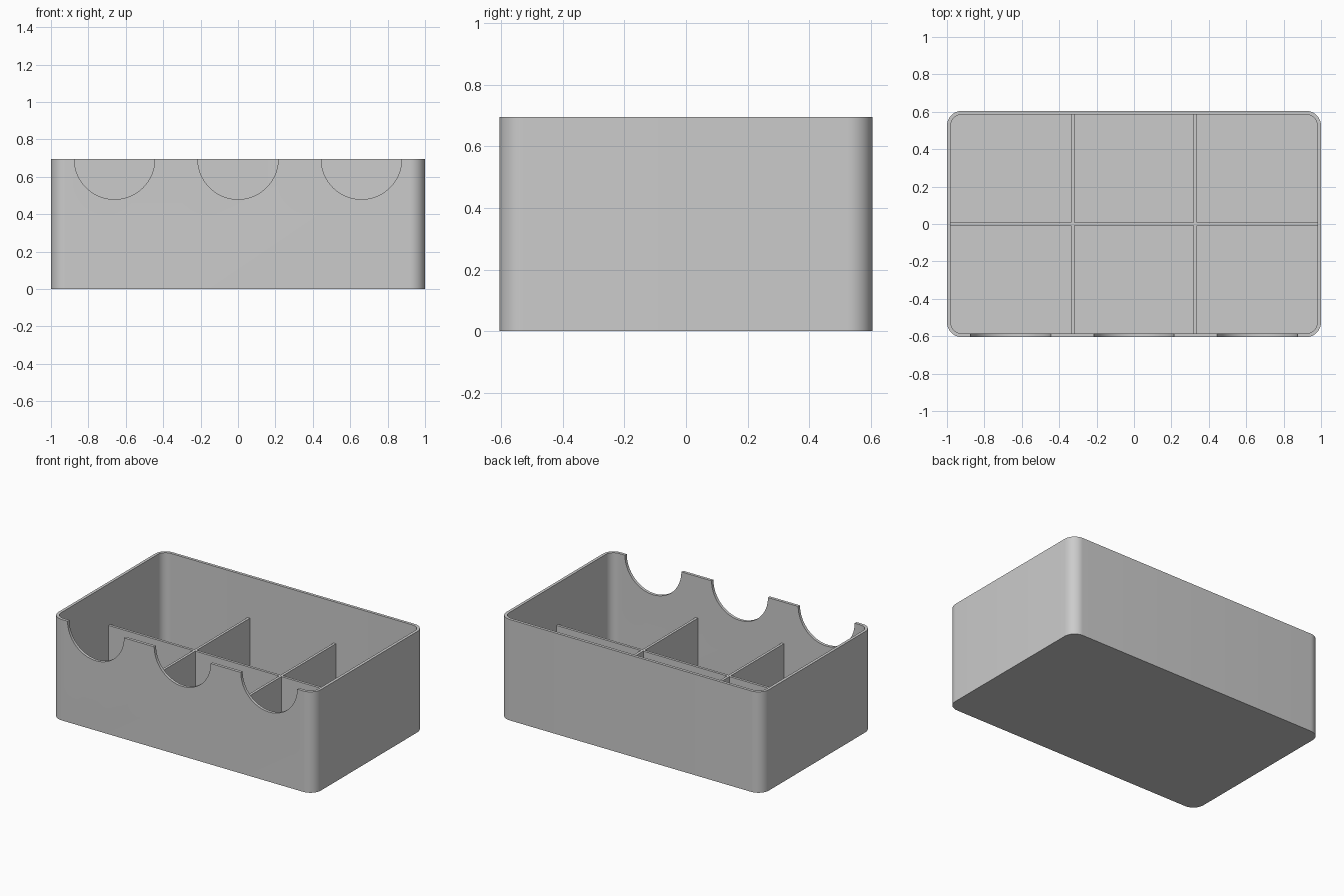
import bpy, bmesh
from math import cos, sin, pi, radians

if "Cube" in bpy.data.objects:
    bpy.data.objects.remove(bpy.data.objects["Cube"], do_unlink=True)

HALF_X, HALF_Y, HEIGHT = 1.0, 0.605, 0.695
WALL, FLOOR, CORNER = 0.02, 0.02, 0.08
DIVIDER_TOP = 0.41
COLUMNS = (-0.66, 0, 0.66)
ROWS = (-0.297, 0.297)

grey = bpy.data.materials.new("light_grey")
grey.use_nodes = True
grey.diffuse_color = (0.6, 0.6, 0.6, 1)
grey.node_tree.nodes["Principled BSDF"].inputs["Base Color"].default_value = grey.diffuse_color


def prism(name, outline, z0, z1):
    """Extrude a flat outline from z0 up to z1."""
    bm = bmesh.new()
    face = bm.faces.new([bm.verts.new((x, y, z0)) for x, y in outline])
    top = bmesh.ops.extrude_face_region(bm, geom=[face])["geom"]
    bmesh.ops.translate(bm, vec=(0, 0, z1 - z0),
                        verts=[v for v in top if isinstance(v, bmesh.types.BMVert)])
    bmesh.ops.recalc_face_normals(bm, faces=bm.faces)
    mesh = bpy.data.meshes.new(name)
    bm.to_mesh(mesh)
    bm.free()
    mesh.materials.append(grey)
    obj = bpy.data.objects.new(name, mesh)
    bpy.context.collection.objects.link(obj)
    return obj


def rounded_rectangle(hx, hy, r, steps=12):
    points = []
    for i, (sx, sy) in enumerate(((1, 1), (-1, 1), (-1, -1), (1, -1))):
        for k in range(steps + 1):
            a = (i + k / steps) * pi / 2
            points.append((sx * (hx - r) + r * cos(a), sy * (hy - r) + r * sin(a)))
    return points


def circle(r, x=0, y=0, steps=64):
    return [(x + r * cos(2 * pi * k / steps), y + r * sin(2 * pi * k / steps))
            for k in range(steps)]


def box(name, x0, x1, y0, y1, z0, z1):
    return prism(name, [(x0, y0), (x1, y0), (x1, y1), (x0, y1)], z0, z1)


def cut(target, cutter):
    cutter.hide_render = True
    mod = target.modifiers.new("cut", "BOOLEAN")
    mod.operation, mod.solver, mod.object = "DIFFERENCE", "EXACT", cutter
    bpy.context.view_layer.objects.active = target
    bpy.ops.object.modifier_apply(modifier=mod.name)
    bpy.data.objects.remove(cutter, do_unlink=True)


# Tray shell with a hollow interior
tray = prism("tray", rounded_rectangle(HALF_X, HALF_Y, CORNER), 0, HEIGHT)
cut(tray, prism("hollow", rounded_rectangle(HALF_X - WALL, HALF_Y - WALL, CORNER - WALL),
                FLOOR, HEIGHT + 0.1))

# Half-round finger notches in the front wall, shallow round seats in the floor
for x in COLUMNS:
    notch = prism("notch", circle(0.215), -0.05, 0.05)
    notch.rotation_euler.x = pi / 2
    notch.location = (x, -HALF_Y, HEIGHT)
    cut(tray, notch)
    for y in ROWS:
        cut(tray, prism("seat", circle(0.235, x, y), FLOOR - 0.008, FLOOR + 0.05))

bpy.ops.object.select_all(action="DESELECT")
tray.select_set(True)
bpy.context.view_layer.objects.active = tray
bpy.ops.object.shade_smooth_by_angle(angle=radians(30))

# Long divider and the cross dividers that meet it
T = 0.009
INNER_X, INNER_Y = HALF_X - WALL, HALF_Y - WALL
box("long_divider", -INNER_X, INNER_X, -T, T, FLOOR, DIVIDER_TOP)
for side, x in (("right", -0.328), ("left", 0.328)):
    box(side + "_front_cross_divider", x - T, x + T, -INNER_Y, -T, FLOOR, DIVIDER_TOP)
    box(side + "_back_cross_divider", x - T, x + T, T, INNER_Y, FLOOR, DIVIDER_TOP)
